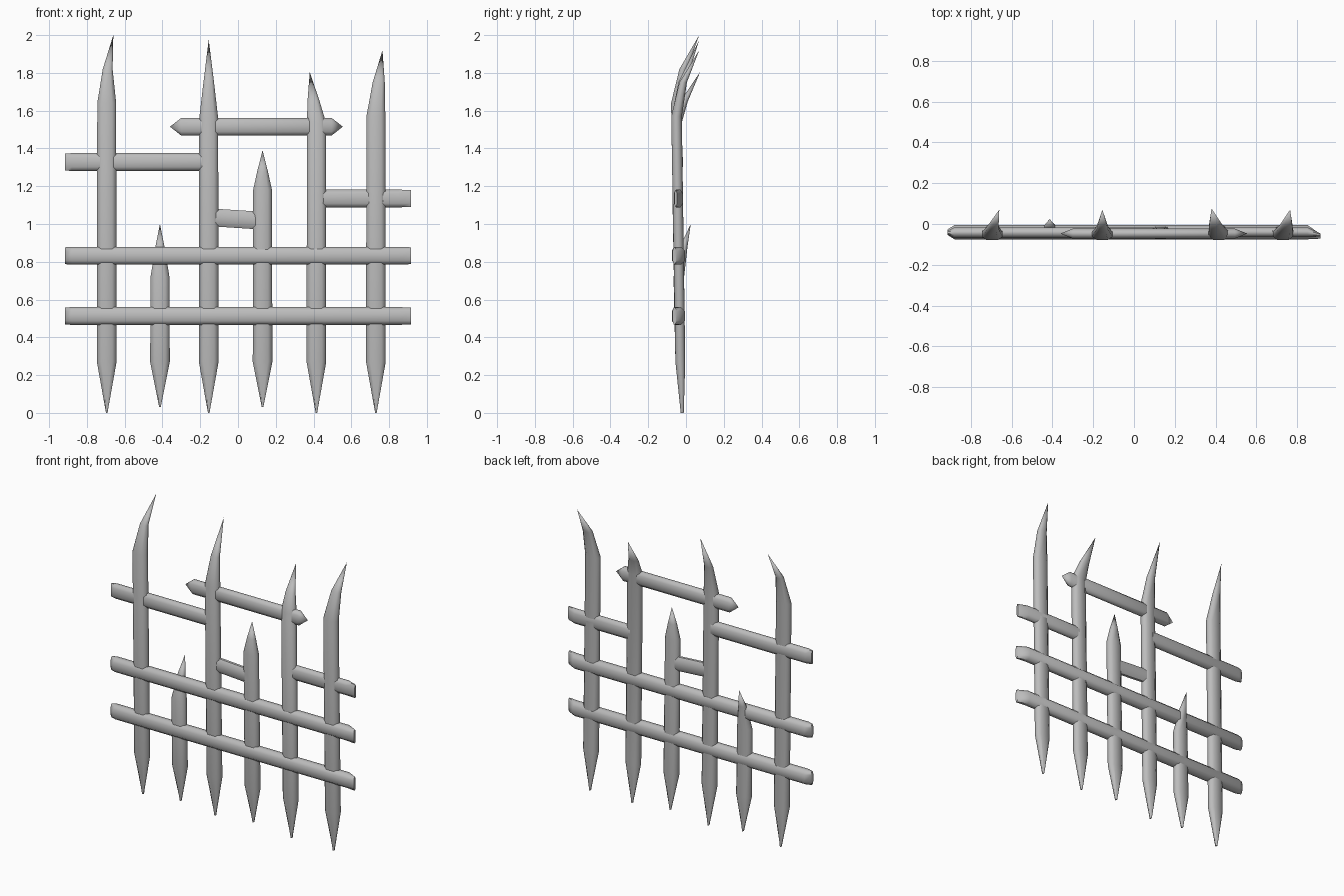
import bpy, bmesh
from mathutils import Vector

cube = bpy.data.objects.get("Cube")
if cube:
    bpy.data.objects.remove(cube, do_unlink=True)

grey = bpy.data.materials.new("weathered_grey")
grey.use_nodes = True
grey.diffuse_color = (0.5, 0.5, 0.5, 1)
grey.node_tree.nodes["Principled BSDF"].inputs["Base Color"].default_value = (0.5, 0.5, 0.5, 1)

# Eight-sided section: wide flat faces with chamfered corners
SECTION = [(1, .4), (.55, 1), (-.55, 1), (-1, .4), (-1, -.4), (-.55, -1), (.55, -1), (1, -.4)]


def loft(name, rings, across):
    """Skin rings of (centre, half width, half depth); a zero width makes a point."""
    bm = bmesh.new()
    across, depth = Vector(across), Vector((0, 1, 0))
    loops = []
    for centre, w, d in rings:
        c = Vector(centre)
        if w == 0:
            loops.append([bm.verts.new(c)] * len(SECTION))
        else:
            loops.append([bm.verts.new(c + across * w * a + depth * d * b) for a, b in SECTION])
    for lo, hi in zip(loops, loops[1:]):
        for i in range(len(SECTION)):
            j = (i + 1) % len(SECTION)
            corners = dict.fromkeys((lo[i], lo[j], hi[j], hi[i]))
            bm.faces.new(list(corners))
    for end, r in ((loops[0], rings[0]), (loops[-1], rings[-1])):
        if r[1]:
            bm.faces.new(end)
    bmesh.ops.recalc_face_normals(bm, faces=bm.faces)
    mesh = bpy.data.meshes.new(name)
    bm.to_mesh(mesh)
    bm.free()
    mesh.materials.append(grey)
    ob = bpy.data.objects.new(name, mesh)
    bpy.context.collection.objects.link(ob)
    bpy.ops.object.select_all(action='DESELECT')
    ob.select_set(True)
    bpy.context.view_layer.objects.active = ob
    bpy.ops.object.shade_smooth_by_angle(angle=1.0)
    return ob


def picket(name, x, bottom, shoulder, neck, tip):
    """Upright stake; neck is (x, y, z, half width), tip is (x, y, z)."""
    lean = -0.028 - 0.014 * shoulder
    loft(name, [
        ((x, -0.02, bottom), 0.004, 0.008),
        ((x, -0.03, 0.27), 0.052, 0.026),
        ((x, lean, shoulder), 0.05, 0.028),
        (neck[:3], neck[3], 0.02),
        (tip, 0, 0)], (1, 0, 0))


# Upright stakes
picket("far_right_picket", -.695, .0, 1.64, (-.69, -.015, 1.82, .026), (-.66, .07, 2.0))
picket("short_picket", -.413, .03, .72, (-.413, -.012, .88, .024), (-.413, .025, 1.0))
picket("right_centre_picket", -.155, .0, 1.56, (-.155, -.02, 1.75, .028), (-.155, .07, 1.975))
picket("middle_picket", .13, .03, 1.18, (.13, -.042, 1.28, .028), (.13, -.035, 1.39))
picket("left_centre_picket", .415, .0, 1.54, (.4, -.01, 1.65, .032), (.38, .075, 1.805))
picket("far_left_picket", .73, .0, 1.57, (.745, -.015, 1.75, .032), (.765, .07, 1.92))


def rail(name, x0, x1, z, y=-.04, d=.035, z1=None, ends="bs"):
    """Horizontal board; each end is b blunt, s slanted, p pointed or f flat."""
    z1 = z if z1 is None else z1
    h = 0.047

    def end(kind, x, zz, s):
        body = lambda inset: ((x - s * inset, y, zz), h, d)
        if kind == "p":
            return [body(.06), ((x, y, zz), 0, 0)]
        if kind == "b":
            return [body(.035), ((x, y, zz), h * .95, d * .35)]
        if kind == "s":
            return [body(.065), ((x, y - d * .6, zz), h * .95, d * .3)]
        return [body(0)]
    loft(name, end(ends[0], x0, z, -1)[::-1] + end(ends[1], x1, z1, 1), (0, 0, 1))


# Full-width rails
for label, z in (("lower_rail", .513), ("upper_rail", .832)):
    rail(label, -.915, .915, z)

# Broken boards between the stakes
rail("right_board", -.915, -.17, 1.328, y=-.042, d=.026, ends="bf")
rail("top_board", -.36, .555, 1.515, y=-.047, d=.024, ends="pp")
rail("left_board", .43, .915, 1.135, y=-.04, d=.024, ends="fs")
rail("short_board", -.14, .12, 1.035, y=-.04, d=.022, z1=1.018, ends="ff")
